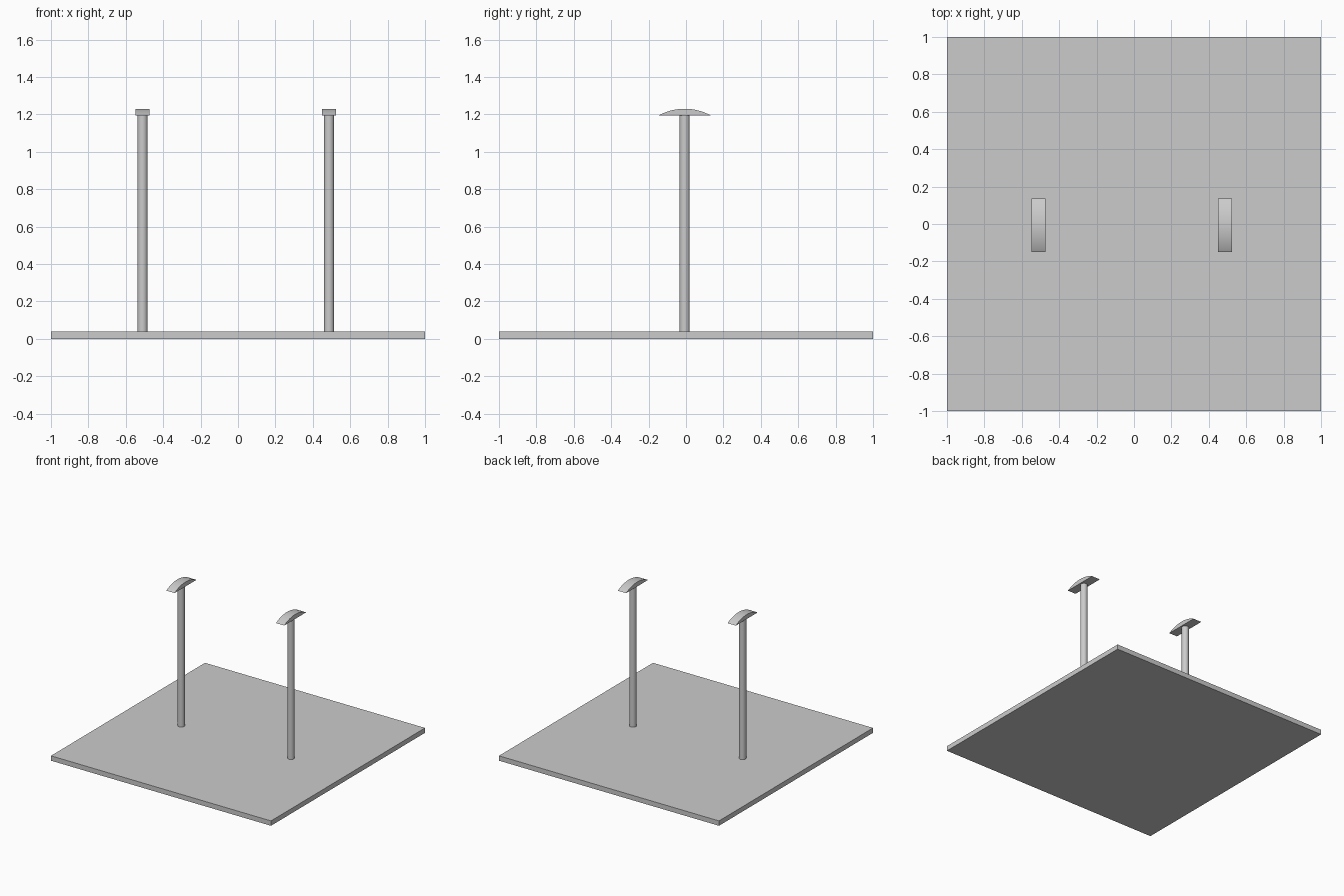
import bpy, bmesh, math

if "Cube" in bpy.data.objects:
    bpy.data.objects.remove(bpy.data.objects["Cube"])

POST_X = (-0.51, 0.487)
POST_Y = -0.007
CAP_Z, CAP_RISE, CAP_HALF, CAP_WIDTH = 1.193, 0.037, 0.142, 0.075


def finish(name, bm, smooth=False):
    bmesh.ops.recalc_face_normals(bm, faces=bm.faces)
    mesh = bpy.data.meshes.new(name)
    bm.to_mesh(mesh)
    bm.free()
    obj = bpy.data.objects.new(name, mesh)
    bpy.context.collection.objects.link(obj)
    if smooth:
        bpy.ops.object.select_all(action='DESELECT')
        obj.select_set(True)
        bpy.context.view_layer.objects.active = obj
        bpy.ops.object.shade_smooth_by_angle(angle=math.radians(20))
    return obj


# Square base plate
bm = bmesh.new()
bmesh.ops.create_cube(bm, size=1)
bmesh.ops.scale(bm, vec=(2, 2, 0.04), verts=bm.verts)
bmesh.ops.translate(bm, vec=(0, 0, 0.02), verts=bm.verts)
finish("base_plate", bm)


# Round upright post
def post(name, x):
    bm = bmesh.new()
    z0, z1 = 0.03, 1.2
    bmesh.ops.create_cone(bm, cap_ends=True, segments=32,
                          radius1=0.027, radius2=0.027, depth=z1 - z0)
    bmesh.ops.translate(bm, vec=(x, POST_Y, (z0 + z1) / 2), verts=bm.verts)
    finish(name, bm, True)


# Cap: circular-segment profile with flat underside, extruded along x
def cap(name, x, steps=24):
    radius = (CAP_HALF ** 2 + CAP_RISE ** 2) / (2 * CAP_RISE)
    sweep = math.asin(CAP_HALF / radius)
    bm = bmesh.new()
    profile = []
    for i in range(steps + 1):
        a = sweep * (2 * i / steps - 1)
        profile.append(bm.verts.new((
            x - CAP_WIDTH / 2,
            POST_Y + radius * math.sin(a),
            CAP_Z + CAP_RISE - radius * (1 - math.cos(a)))))
    face = bm.faces.new(profile)
    ext = bmesh.ops.extrude_face_region(bm, geom=[face], use_keep_orig=True)
    moved = [g for g in ext["geom"] if isinstance(g, bmesh.types.BMVert)]
    bmesh.ops.translate(bm, vec=(CAP_WIDTH, 0, 0), verts=moved)
    finish(name, bm, True)


for side, x in zip(("left", "right"), POST_X):
    post(f"{side}_post", x)
    cap(f"{side}_cap", x)
